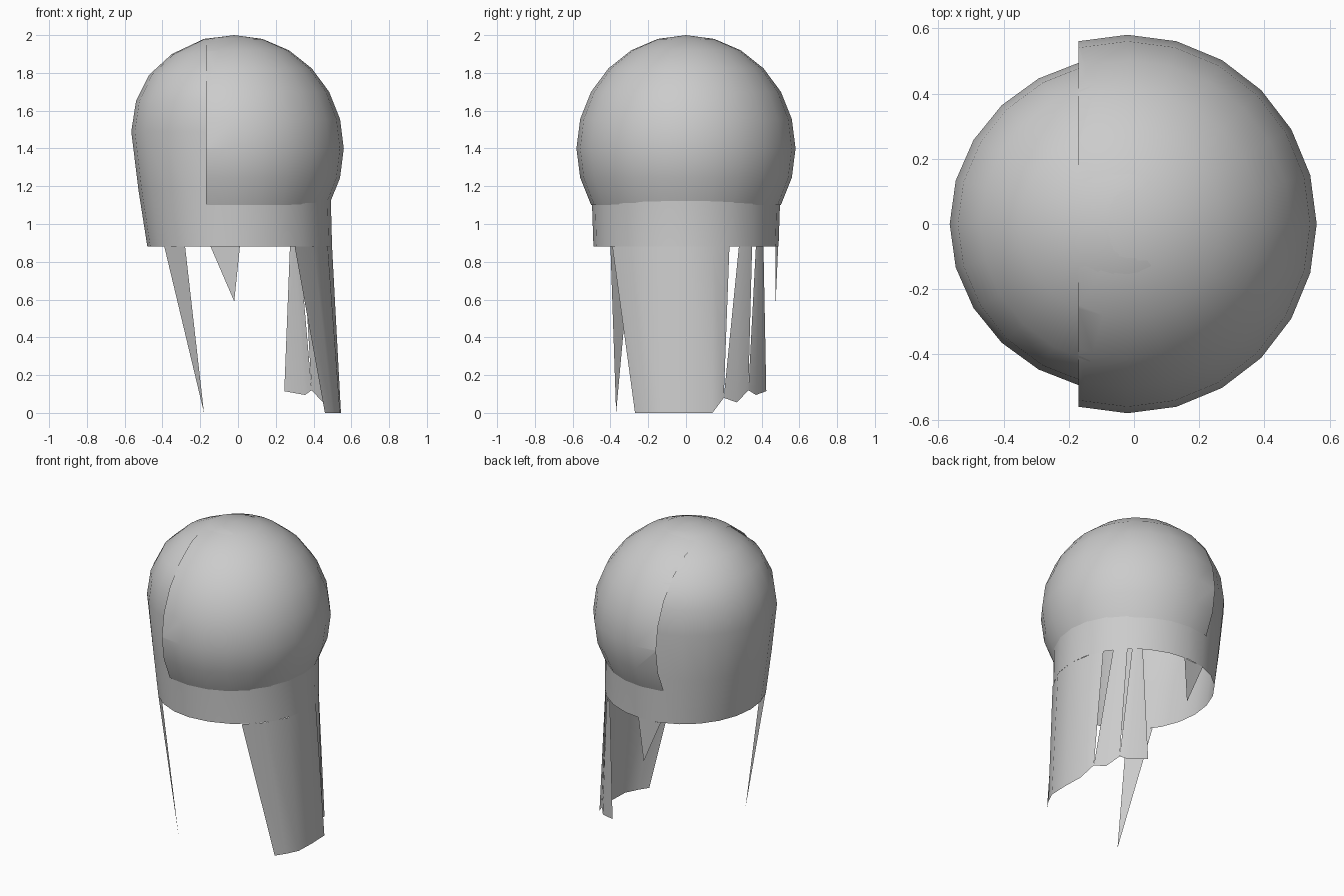
import bpy, bmesh
from math import sin, cos, radians

if "Cube" in bpy.data.objects:
    bpy.data.objects.remove(bpy.data.objects["Cube"])

SEG, CX = 24, -0.02


def finish(name, bm, angle=40):
    bmesh.ops.recalc_face_normals(bm, faces=bm.faces)
    me = bpy.data.meshes.new(name)
    bm.to_mesh(me)
    bm.free()
    ob = bpy.data.objects.new(name, me)
    bpy.context.collection.objects.link(ob)
    bpy.ops.object.select_all(action='DESELECT')
    ob.select_set(True)
    bpy.context.view_layer.objects.active = ob
    bpy.ops.object.shade_smooth_by_angle(angle=radians(angle))
    return ob


def lathe(rings, top):
    """Rings of (left radius, right radius, depth radius, z) under a pole."""
    bm = bmesh.new()
    pole = bm.verts.new((CX, 0, top))
    prev = None
    for left, right, depth, z in rings:
        cur = []
        for i in range(SEG):
            a = radians(360 * i / SEG)
            rx = right if cos(a) > 0 else left
            cur.append(bm.verts.new((CX + rx * cos(a), depth * sin(a), z)))
        for i in range(SEG):
            j = (i + 1) % SEG
            if prev:
                bm.faces.new((prev[i], cur[i], cur[j], prev[j]))
            else:
                bm.faces.new((pole, cur[i], cur[j]))
        prev = cur
    return bm


def sheet(name, columns):
    """Ruled sheet between (top x, y) on the skirt rim and (x, y, z) below."""
    bm = bmesh.new()
    cols = [(bm.verts.new((*t, 0.88)), bm.verts.new(b)) for t, b in columns]
    for (t0, b0), (t1, b1) in zip(cols, cols[1:]):
        bm.faces.new((t0, b0, b1, t1))
    bmesh.ops.remove_doubles(bm, verts=bm.verts, dist=0.0005)
    return finish(name, bm)


# Outer dome, cut off flat on the left
dome = []
for k in range(1, 9):
    r, z = 0.58 * sin(radians(15 * k)), 1.4 + 0.6 * cos(radians(15 * k))
    dome.append((r, r, r, z))
bm = lathe(dome, 2.0)
bmesh.ops.bisect_plane(bm, geom=bm.verts[:] + bm.edges[:] + bm.faces[:],
                       plane_co=(-0.17, 0, 0), plane_no=(-1, 0, 0),
                       clear_outer=True)
finish("outer_dome", bm)

# Inner cap running down into the open skirt
cap = [(0.16, 0.14, 0.15, 1.98), (0.33, 0.28, 0.30, 1.90),
       (0.45, 0.41, 0.435, 1.79), (0.52, 0.50, 0.50, 1.65),
       (0.545, 0.54, 0.515, 1.49), (0.507, 0.51, 0.50, 1.18),
       (0.46, 0.518, 0.49, 0.88)]
finish("inner_cap_skirt", lathe(cap, 1.999))

# Long side panel
sheet("side_panel", [
    ((0.30, -0.39), (0.46, -0.27, 0)), ((0.40, -0.29), (0.50, -0.21, 0)),
    ((0.475, -0.15), (0.54, -0.13, 0)), ((0.498, 0), (0.545, 0, 0)),
    ((0.475, 0.14), (0.54, 0.14, 0)), ((0.435, 0.23), (0.485, 0.20, 0.08))])

# Back strands, meeting at their lower corners
sheet("back_strand_inner", [
    ((0.40, 0.28), (0.485, 0.20, 0.08)), ((0.37, 0.32), (0.45, 0.27, 0.055)),
    ((0.345, 0.35), (0.39, 0.33, 0.12))])
sheet("back_strand_outer", [
    ((0.325, 0.37), (0.39, 0.33, 0.12)), ((0.30, 0.39), (0.355, 0.37, 0.095)),
    ((0.275, 0.41), (0.245, 0.425, 0.115))])


# Pointed strands
def spike(name, a, b, tip):
    bm = bmesh.new()
    bm.faces.new([bm.verts.new(p) for p in ((*a, 0.88), (*b, 0.88), tip)])
    finish(name, bm)


spike("front_spike", (-0.39, -0.29), (-0.28, -0.40), (-0.18, -0.37, 0.0))
spike("back_spike", (-0.145, 0.475), (0.01, 0.488), (-0.02, 0.475, 0.59))
